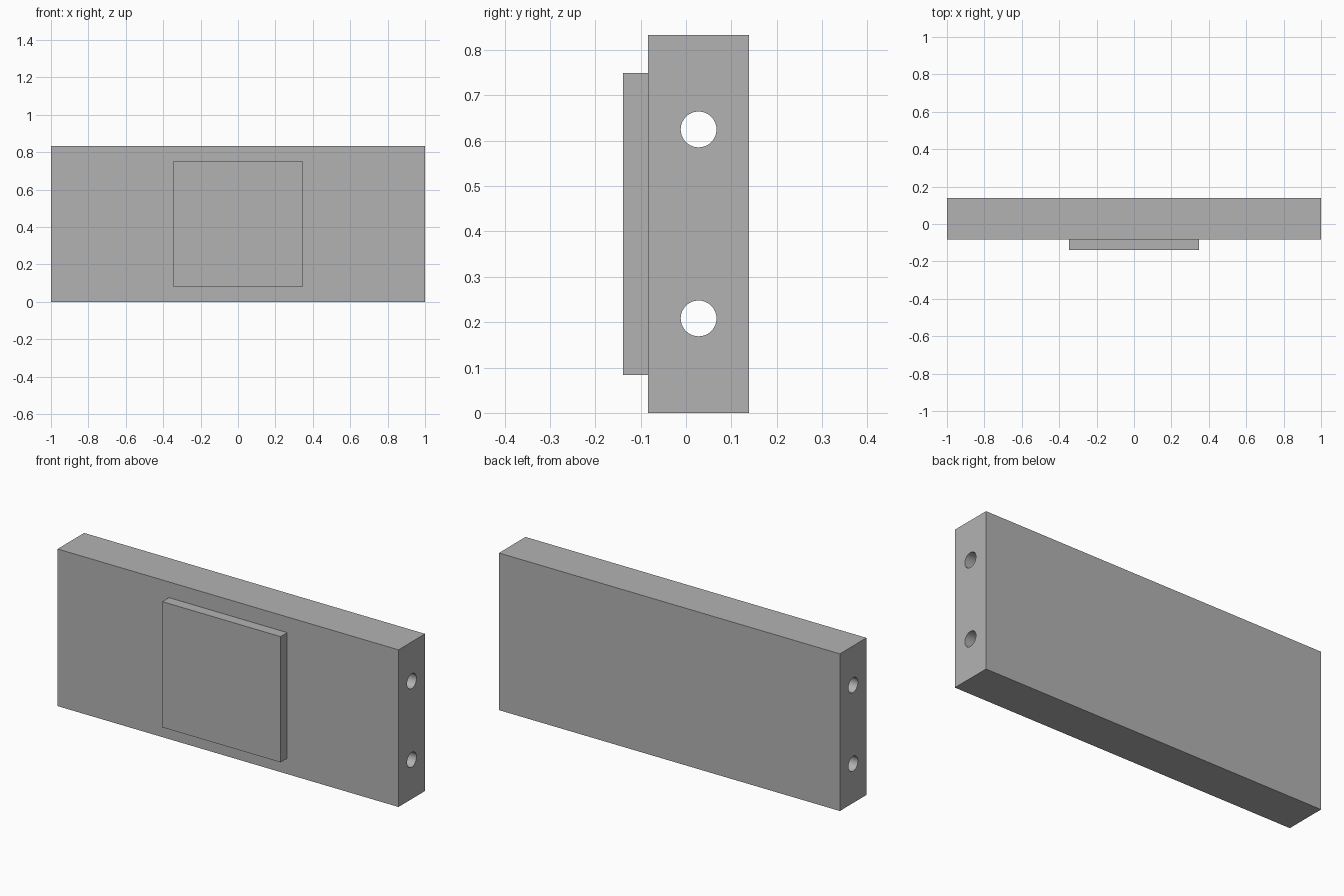
import bpy
import math

cube = bpy.data.objects.get("Cube")
if cube:
    bpy.data.objects.remove(cube, do_unlink=True)

# Single grey material
grey = bpy.data.materials.new("plain grey")
grey.use_nodes = True
colour = (0.45, 0.45, 0.45, 1)
grey.diffuse_color = colour
grey.node_tree.nodes["Principled BSDF"].inputs["Base Color"].default_value = colour

UNIT = 1 / 36  # module that all dimensions follow


def box(name, size, centre):
    bpy.ops.mesh.primitive_cube_add(size=1, location=[c * UNIT for c in centre])
    obj = bpy.context.object
    obj.name = name
    obj.scale = [s * UNIT for s in size]
    bpy.ops.object.transform_apply(location=False, rotation=False, scale=True)
    obj.data.materials.append(grey)
    return obj


# Main block and raised front pad
block = box("main_block", (72, 8, 30), (0, 1, 15))
pad = box("front_pad", (25, 2, 24), (0, -4, 15))

# Two round holes running lengthwise through the block
for z in (7.5, 22.5):
    bpy.ops.mesh.primitive_cylinder_add(
        vertices=64, radius=1.42 * UNIT, depth=2.2,
        location=(0, UNIT, z * UNIT), rotation=(0, math.pi / 2, 0))
    cutter = bpy.context.object
    cutter.name = "hole_cutter"
    cutter.hide_render = True
    cutter.data.materials.append(grey)
    cut = block.modifiers.new("hole", "BOOLEAN")
    cut.operation = "DIFFERENCE"
    cut.solver = "EXACT"
    cut.object = cutter
    bpy.context.view_layer.objects.active = block
    bpy.ops.object.modifier_apply(modifier=cut.name)
    bpy.data.objects.remove(cutter, do_unlink=True)

# Smooth hole walls, sharp block edges
bpy.ops.object.select_all(action="DESELECT")
block.select_set(True)
bpy.context.view_layer.objects.active = block
bpy.ops.object.shade_smooth_by_angle(angle=math.radians(30))
